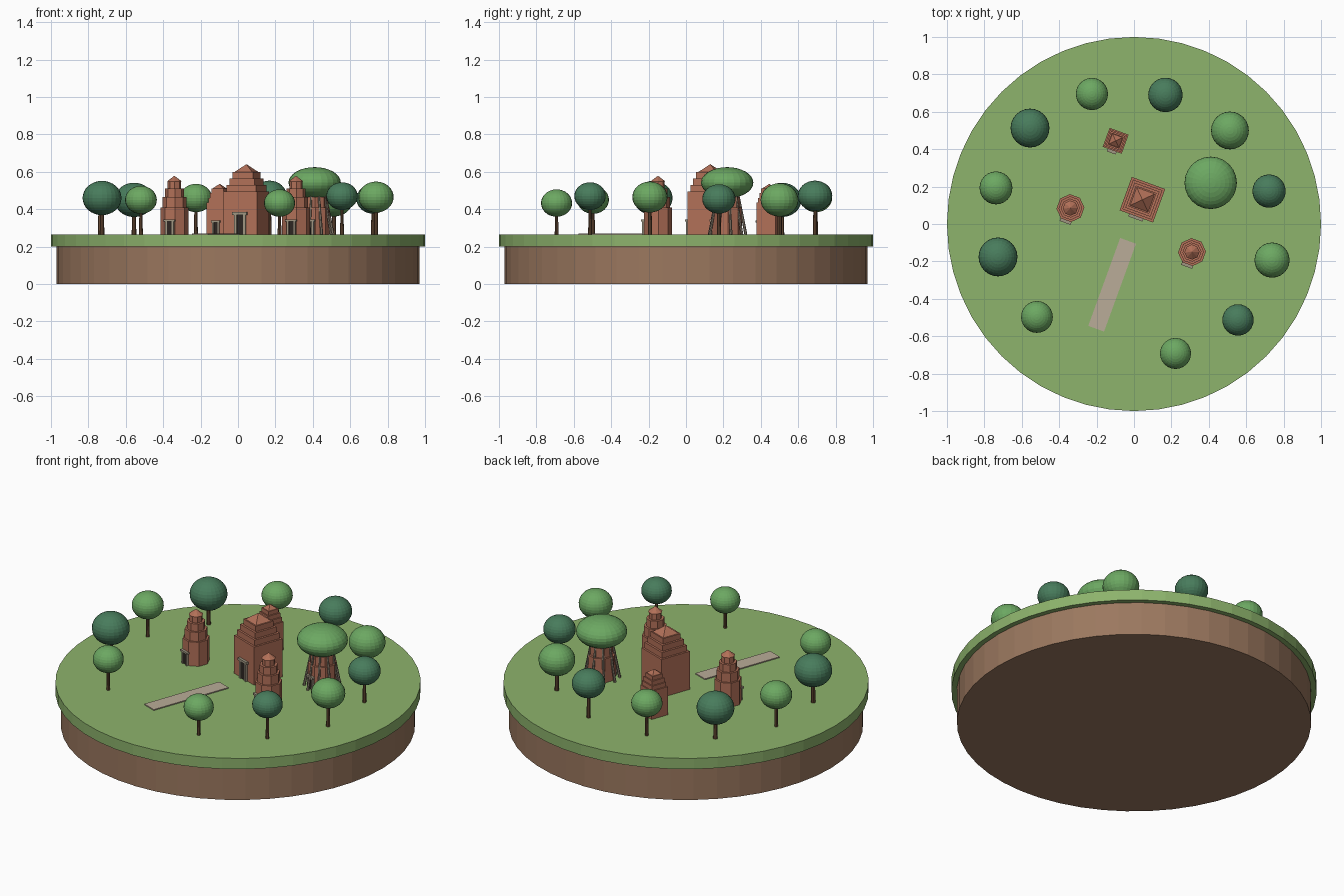
import bpy, bmesh, math
from mathutils import Matrix, Vector

cube = bpy.data.objects.get("Cube")
if cube:
    bpy.data.objects.remove(cube, do_unlink=True)

GROUND = 0.265
TURN = math.radians(-20)


def material(name, r, g, b):
    lin = [((c / 255 + 0.055) / 1.055) ** 2.4 for c in (r, g, b)] + [1]
    m = bpy.data.materials.new(name)
    m.use_nodes = True
    m.diffuse_color = lin
    m.node_tree.nodes["Principled BSDF"].inputs["Base Color"].default_value = lin
    return m


GRASS = material("grass green", 141, 179, 108)
SOIL = material("soil brown", 155, 120, 95)
BRICK = material("brick red", 178, 112, 88)
STONE = material("door stone", 160, 150, 130)
DARK = material("doorway dark", 45, 38, 34)
PATH = material("path stone", 186, 172, 152)
LEAF = material("light leaf", 108, 168, 98)
PINE = material("dark leaf", 72, 124, 92)
BARK = material("bark brown", 105, 76, 54)
ROOT = material("root grey", 136, 124, 108)


def finish(name, bm, mat, matrix=Matrix()):
    mesh = bpy.data.meshes.new(name)
    bm.to_mesh(mesh)
    bm.free()
    mesh.materials.append(mat)
    mesh.transform(matrix)
    obj = bpy.data.objects.new(name, mesh)
    bpy.context.collection.objects.link(obj)
    return obj


def add_prism(bm, sides, r1, r2, z1, z2, spin=0.0):
    m = Matrix.Translation((0, 0, (z1 + z2) / 2)) @ Matrix.Rotation(spin, 4, "Z")
    bmesh.ops.create_cone(bm, cap_ends=True, segments=sides, radius1=r1,
                          radius2=r2, depth=z2 - z1, matrix=m)


def prism(name, mat, sides, r1, r2, z1, z2, matrix=Matrix()):
    bm = bmesh.new()
    add_prism(bm, sides, r1, r2, z1, z2)
    return finish(name, bm, mat, matrix)


def box(name, mat, size, loc, matrix=Matrix()):
    bm = bmesh.new()
    bmesh.ops.create_cube(bm, size=1, matrix=Matrix.Translation(loc) @ Matrix.Diagonal((*size, 1)))
    return finish(name, bm, mat, matrix)


def ball(name, mat, loc, r, rz):
    bm = bmesh.new()
    bmesh.ops.create_uvsphere(bm, u_segments=24, v_segments=16, radius=1,
                              matrix=Matrix.Translation(loc) @ Matrix.Diagonal((r, r, rz, 1)))
    return finish(name, bm, mat)


# Stepped shrine: body, shrinking tiers, pointed roof and framed doorway
def shrine(name, x, y, sides, half, levels, door_w, door_h):
    place = Matrix.Translation((x, y, GROUND)) @ Matrix.Rotation(TURN, 4, "Z")
    bm = bmesh.new()
    grow = 1 / math.cos(math.pi / sides)
    z = 0
    for scale, top in levels:
        add_prism(bm, sides, half * scale * grow, half * scale * grow, z, top, math.pi / sides)
        z = top
    peak = z + half * 0.45
    add_prism(bm, sides, half * 0.54 * grow, 0, z, peak, math.pi / sides)
    finish(name, bm, BRICK, place)
    post = door_w * 0.22
    for side, label in ((-1, "right"), (1, "left")):
        box(f"{name}_{label}_jamb", STONE, (post, 0.016, door_h),
            (side * (door_w - post) / 2, -half - 0.004, door_h / 2), place)
    box(f"{name}_lintel", STONE, (door_w * 1.25, 0.02, post),
        (0, -half - 0.005, door_h + post / 2), place)
    box(f"{name}_doorway", DARK, (door_w - 2 * post, 0.008, door_h),
        (0, -half - 0.001, door_h / 2), place)


# Island
prism("soil_base", SOIL, 48, 0.97, 0.97, 0, 0.2)
prism("grass_top", GRASS, 48, 1, 1, 0.2, GROUND)
box("stone_path", PATH, (0.09, 0.5, 0.006), (0, 0, 0.003),
    Matrix.Translation((-0.117, -0.325, GROUND)) @ Matrix.Rotation(TURN, 4, "Z"))

# Shrines
square = [(1, 0.23), (0.88, 0.265), (0.75, 0.3), (0.62, 0.333)]
octagon = [(1, 0.145), (0.85, 0.2), (0.68, 0.245), (0.48, 0.283)]
shrine("main_shrine", 0.045, 0.13, 4, 0.095, square, 0.065, 0.105)
shrine("small_shrine", -0.098, 0.445, 4, 0.054, [(s, z * 0.74) for s, z in square], 0.04, 0.065)
shrine("left_tower", 0.31, -0.15, 8, 0.069, octagon, 0.05, 0.07)
shrine("right_tower", -0.34, 0.085, 8, 0.069, octagon, 0.05, 0.07)
shrine("overgrown_tower", 0.41, 0.22, 8, 0.074, octagon, 0.05, 0.07)

# Spreading tree with roots hanging over the tower
ball("spreading_canopy", LEAF, (0.41, 0.22, 0.542), 0.14, 0.083)
bm = bmesh.new()
for i in range(9):
    a = math.tau * (i + 0.3) / 9
    ring = Vector((math.cos(a), math.sin(a), 0))
    foot, head = ring * 0.1 + Vector((0, 0, GROUND)), ring * 0.055 + Vector((0, 0, 0.5))
    span = head - foot
    bmesh.ops.create_cone(bm, cap_ends=True, segments=6, radius1=0.008, radius2=0.006,
                          depth=span.length, matrix=Matrix.Translation((foot + head) / 2)
                          @ span.to_track_quat("Z", "Y").to_matrix().to_4x4())
finish("hanging_roots", bm, ROOT, Matrix.Translation((0.41, 0.22, 0)))

# Ring of round trees, alternating leaf colours: x, y, radius, canopy height
trees = [(-0.556, 0.513, 0.104, 0.45), (-0.225, 0.695, 0.086, 0.46),
         (0.168, 0.69, 0.092, 0.472), (0.513, 0.5, 0.101, 0.45),
         (0.722, 0.176, 0.089, 0.455), (0.738, -0.193, 0.094, 0.465),
         (0.556, -0.513, 0.084, 0.47), (0.222, -0.692, 0.083, 0.433),
         (-0.727, -0.176, 0.104, 0.46), (-0.519, -0.497, 0.085, 0.45),
         (-0.738, 0.193, 0.088, 0.455)]
for i, (x, y, r, z) in enumerate(trees):
    ball(f"canopy_{i}", LEAF if i % 2 or i == len(trees) - 1 else PINE, (x, y, z), r, r * 0.88)
    prism(f"trunk_{i}", BARK, 8, r * 0.12, r * 0.09, GROUND, z, Matrix.Translation((x, y, 0)))
